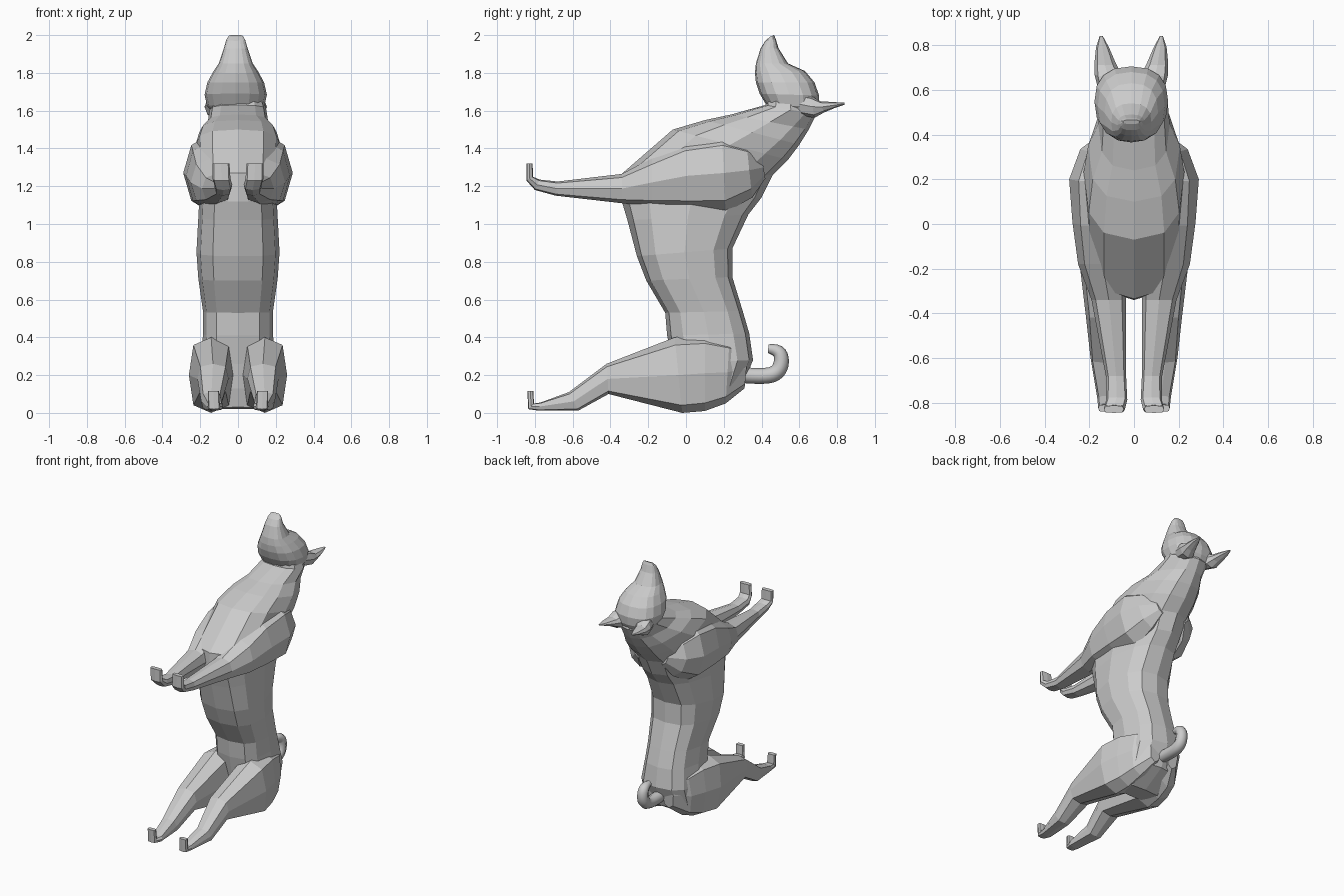
import bpy, bmesh, math


def loft(name, rows, n=8, box=(0.75, 0.75), side=1, shift=0.0, taper=0.0):
    """Skin rings; each row is (y, z) of one edge, (y, z) of the other, x inner, x outer.
    box is the roundness of first and last ring (1 = round, 0.5 = boxy);
    taper narrows the second edge, growing towards the last ring."""
    bm = bmesh.new()
    rings = []
    for k, (ya, za, yb, zb, xi, xo) in enumerate(rows):
        ring = []
        f = k / (len(rows) - 1)
        p = box[0] + (box[1] - box[0]) * f
        for i in range(n):
            a = 2 * math.pi * i / n
            c, s = math.cos(a), math.sin(a)
            t = 0.5 + 0.5 * math.copysign(abs(s) ** p, s)
            u = math.copysign(abs(c) ** p, c) * (1 - taper * f * max(0, 2 * t - 1))
            x = side * ((xi + xo) / 2 + u * (xo - xi) / 2) + shift
            ring.append(bm.verts.new((x, ya + (yb - ya) * t, za + (zb - za) * t)))
        rings.append(ring)
    for r0, r1 in zip(rings, rings[1:]):
        for i in range(n):
            j = (i + 1) % n
            bm.faces.new((r0[i], r0[j], r1[j], r1[i]))
    bm.faces.new(rings[0])
    bm.faces.new(rings[-1])
    bmesh.ops.recalc_face_normals(bm, faces=bm.faces[:])
    me = bpy.data.meshes.new(name)
    bm.to_mesh(me)
    bm.free()
    ob = bpy.data.objects.new(name, me)
    bpy.context.collection.objects.link(ob)
    return ob


def symmetric(rows):
    """Turn rows ending in a half width into rows centred on x = 0."""
    return [r[:4] + (-r[4], r[4]) for r in rows]


# torso and neck: belly edge, back edge, half width
torso = [
    (-0.02, 0.03, 0.12, 0.02, 0.17), (-0.05, 0.13, 0.29, 0.12, 0.20),
    (-0.07, 0.26, 0.355, 0.28, 0.20), (-0.10, 0.41, 0.335, 0.42, 0.185),
    (-0.11, 0.53, 0.30, 0.54, 0.185), (-0.21, 0.70, 0.245, 0.72, 0.21),
    (-0.26, 0.83, 0.245, 0.87, 0.22), (-0.31, 1.02, 0.33, 1.05, 0.21),
    (-0.34, 1.12, 0.40, 1.14, 0.205), (-0.335, 1.27, 0.46, 1.26, 0.22),
    (-0.07, 1.50, 0.54, 1.34, 0.225), (0.10, 1.55, 0.60, 1.42, 0.205),
    (0.24, 1.58, 0.65, 1.50, 0.16), (0.42, 1.63, 0.69, 1.58, 0.15),
    (0.43, 1.68, 0.67, 1.66, 0.13),
]
loft("torso", symmetric(torso), n=12, box=(0.7, 0.75), taper=0.35)

# head, muzzle pointing up: throat edge, crown edge, half width
HEAD_X = -0.012
head = [
    (0.46, 1.56, 0.66, 1.54, 0.09), (0.425, 1.63, 0.70, 1.62, 0.152),
    (0.39, 1.69, 0.705, 1.68, 0.165), (0.37, 1.75, 0.68, 1.75, 0.15),
    (0.365, 1.80, 0.63, 1.81, 0.12), (0.37, 1.85, 0.54, 1.85, 0.09),
    (0.395, 1.93, 0.49, 1.93, 0.063), (0.42, 1.97, 0.475, 1.98, 0.05),
    (0.447, 1.993, 0.466, 2.0, 0.037),
]
loft("head", symmetric(head), n=16, box=(0.85, 0.75), shift=HEAD_X)

# limbs and ears: lower edge, upper edge, inner x, outer x
foreleg = [
    (0.42, 1.24, 0.40, 1.36, 0.06, 0.14), (0.35, 1.14, 0.32, 1.43, 0.03, 0.24),
    (0.21, 1.06, 0.19, 1.48, 0.01, 0.29), (0.02, 1.07, -0.01, 1.44, 0.02, 0.275),
    (-0.18, 1.09, -0.18, 1.35, 0.03, 0.25), (-0.34, 1.11, -0.34, 1.265, 0.035, 0.19),
    (-0.69, 1.15, -0.68, 1.225, 0.035, 0.125), (-0.80, 1.18, -0.775, 1.235, 0.03, 0.125),
    (-0.845, 1.23, -0.81, 1.25, 0.04, 0.135), (-0.845, 1.32, -0.812, 1.32, 0.045, 0.135),
]
hind_leg = [
    (0.31, 0.13, 0.33, 0.34, 0.03, 0.12), (0.21, 0.05, 0.23, 0.38, 0.04, 0.20),
    (0.10, 0.01, 0.10, 0.41, 0.03, 0.235),
    (-0.02, 0.00, -0.06, 0.40, 0.025, 0.26), (-0.41, 0.10, -0.42, 0.26, 0.05, 0.215),
    (-0.57, 0.012, -0.62, 0.11, 0.085, 0.195), (-0.78, 0.012, -0.77, 0.055, 0.08, 0.165),
    (-0.835, 0.02, -0.805, 0.05, 0.095, 0.16), (-0.84, 0.115, -0.808, 0.115, 0.10, 0.16),
]
ear = [
    (0.58, 1.58, 0.56, 1.70, 0.05, 0.14), (0.68, 1.562, 0.66, 1.68, 0.045, 0.165),
    (0.73, 1.59, 0.71, 1.65, 0.07, 0.165), (0.79, 1.615, 0.79, 1.645, 0.10, 0.158),
    (0.84, 1.632, 0.84, 1.642, 0.127, 0.142),
]
for side, label in ((1, "right"), (-1, "left")):
    loft("foreleg_" + label, foreleg, box=(1.2, 0.5), side=side)
    loft("hind_leg_" + label, hind_leg, box=(0.75, 0.5), side=side)
    loft("ear_" + label, ear, box=(0.9, 0.9), side=side, shift=HEAD_X)

# curled tail
path = [(0.30, 0.20), (0.42, 0.19), (0.49, 0.215), (0.51, 0.28), (0.49, 0.335), (0.435, 0.34)]
curve = bpy.data.curves.new("tail", "CURVE")
curve.dimensions = "3D"
curve.bevel_depth = 0.042
curve.bevel_resolution = 2
curve.use_fill_caps = True
spline = curve.splines.new("NURBS")
spline.points.add(len(path) - 1)
for p, (y, z), r in zip(spline.points, path, (1.0, 1.0, 1.0, 0.95, 0.85, 0.55)):
    p.co = (0, y, z, 1)
    p.radius = r
spline.use_endpoint_u = True
spline.order_u = 3
spline.resolution_u = 4
tail = bpy.data.objects.new("tail", curve)
bpy.context.collection.objects.link(tail)
